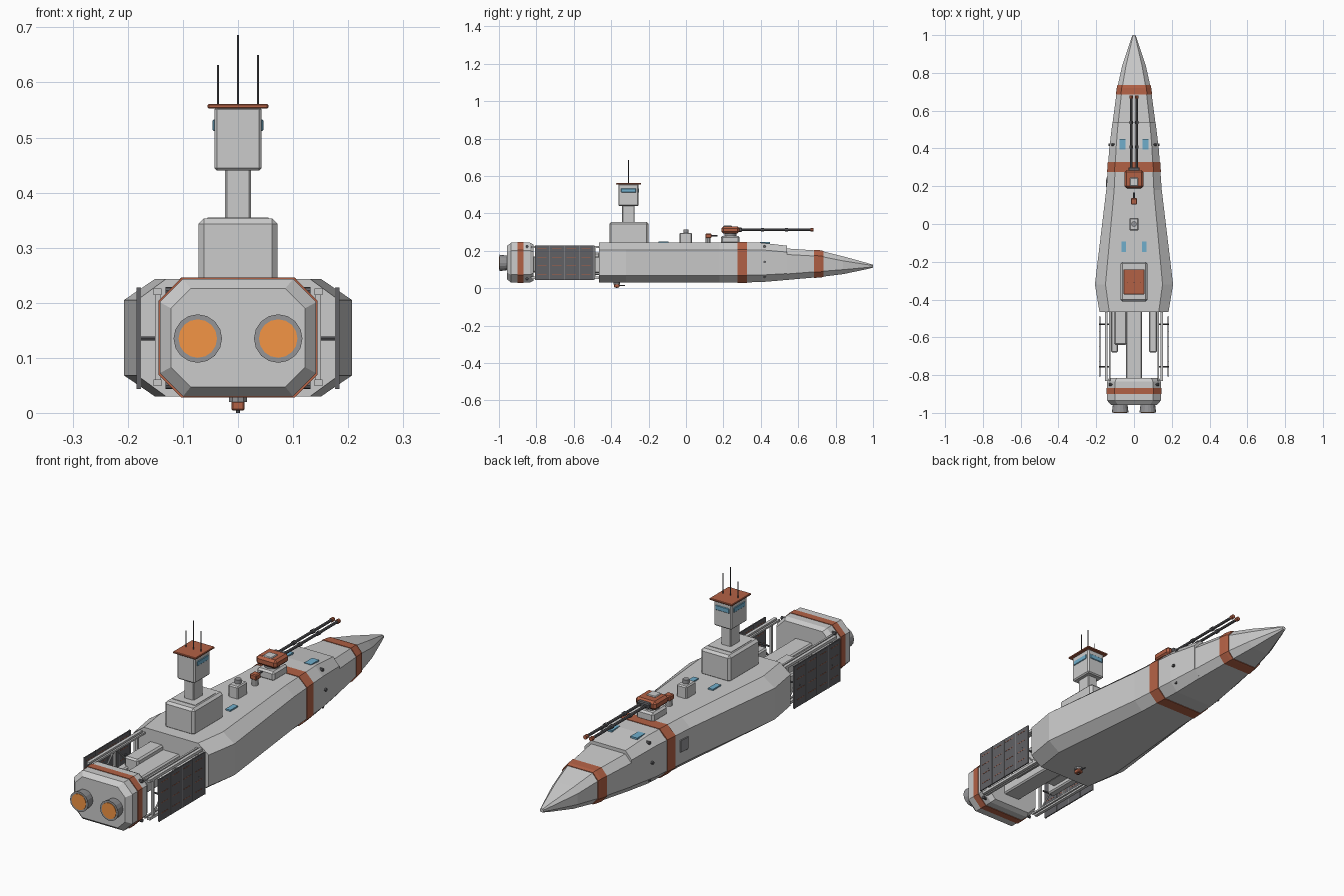
import bpy, bmesh
from math import pi
from mathutils import Vector


def mat(name, r, g, b):
    m = bpy.data.materials.new(name)
    m.diffuse_color = (r, g, b, 1)
    return m


RUST = mat("rust_paint", 0.45, 0.12, 0.06)
BLUE = mat("window_blue", 0.16, 0.42, 0.6)
GLOW = mat("engine_glow", 0.9, 0.3, 0.06)
DARK = mat("dark_metal", 0.12, 0.12, 0.13)
STEEL = mat("steel", 0.3, 0.3, 0.31)


def finish(name, bm, m=None):
    bmesh.ops.recalc_face_normals(bm, faces=bm.faces)
    me = bpy.data.meshes.new(name)
    bm.to_mesh(me)
    bm.free()
    ob = bpy.data.objects.new(name, me)
    bpy.context.collection.objects.link(ob)
    if m:
        me.materials.append(m)
    return ob


def box(name, x, y, z, bevel=0, m=None):
    """Box from (min, max) ranges with chamfered edges."""
    bm = bmesh.new()
    bmesh.ops.create_cube(bm, size=1)
    for v in bm.verts:
        v.co = [(r[0] + r[1]) / 2 + c * (r[1] - r[0]) for c, r in zip(v.co, (x, y, z))]
    if bevel:
        bmesh.ops.bevel(bm, geom=bm.edges[:], offset=bevel, segments=1, affect='EDGES')
    return finish(name, bm, m)


def rod(name, a, b, r, m=None, sides=8, r2=None):
    """Cylinder or cone between two points."""
    a, b = Vector(a), Vector(b)
    bm = bmesh.new()
    bmesh.ops.create_cone(bm, cap_ends=True, segments=sides, radius1=r,
                          radius2=r if r2 is None else r2, depth=(b - a).length)
    q = (b - a).to_track_quat('Z', 'Y')
    for v in bm.verts:
        v.co = q @ v.co + (a + b) / 2
    return finish(name, bm, m)


def loft(name, sections, m=None, grow=0):
    """Skin of chamfered octagons: y, half width, bottom, top, chamfer x, chamfer z."""
    bm = bmesh.new()
    rings = []
    for y, w, zb, zt, cx, cz in sections:
        w, zb, zt = w + grow, zb - grow, zt + grow
        right = [(w - cx, zb), (w, zb + cz), (w, zt - cz), (w - cx, zt)]
        pts = right + [(-px, pz) for px, pz in reversed(right)]
        rings.append([bm.verts.new((px, y, pz)) for px, pz in pts])
    for r0, r1 in zip(rings, rings[1:]):
        for i in range(8):
            j = (i + 1) % 8
            bm.faces.new((r0[i], r0[j], r1[j], r1[i]))
    bm.faces.new(rings[0])
    bm.faces.new(rings[-1])
    return finish(name, bm, m)


def at(sections, y):
    for a, b in zip(sections, sections[1:]):
        if a[0] <= y <= b[0]:
            t = (y - a[0]) / (b[0] - a[0])
            return [p + (q - p) * t for p, q in zip(a, b)]


# hull and nose
HULL = [(-0.465, 0.183, 0.03, 0.243, 0.052, 0.038),
        (-0.32, 0.207, 0.03, 0.243, 0.056, 0.038),
        (0.18, 0.147, 0.03, 0.243, 0.042, 0.038),
        (0.40, 0.131, 0.032, 0.243, 0.036, 0.038),
        (0.54, 0.114, 0.044, 0.227, 0.03, 0.034)]
NOSE = [(0.54, 0.113, 0.044, 0.212, 0.03, 0.032),
        (0.72, 0.089, 0.06, 0.2, 0.026, 0.03),
        (0.84, 0.062, 0.075, 0.17, 0.02, 0.024),
        (0.96, 0.022, 0.1, 0.137, 0.008, 0.01),
        (1.0, 0.008, 0.11, 0.125, 0.003, 0.004)]
AFT = [(-0.957, 0.122, 0.047, 0.226, 0.036, 0.036),
       (-0.935, 0.142, 0.03, 0.243, 0.042, 0.042),
       (-0.835, 0.142, 0.03, 0.243, 0.042, 0.042),
       (-0.815, 0.132, 0.04, 0.233, 0.04, 0.04)]
loft("main_hull", HULL)
loft("nose", NOSE)
loft("engine_block", AFT)

# painted bands
for name, secs, y0, y1 in (("mid_band", HULL, 0.275, 0.327), ("nose_band", NOSE, 0.685, 0.72),
                           ("nose_band_front", NOSE, 0.72, 0.735), ("aft_band", AFT, -0.9, -0.868)):
    loft(name, [at(secs, y0), at(secs, y1)], RUST, 0.0025)

# connecting spine and tanks
box("spine", (-0.043, 0.043), (-0.82, -0.46), (0.085, 0.17), 0.006)
box("large_tank", (-0.105, -0.038), (-0.64, -0.46), (0.09, 0.19), 0.007)
box("side_tank_left", (-0.122, -0.085), (-0.68, -0.46), (0.07, 0.15), 0.006)
box("side_tank_right", (0.08, 0.122), (-0.68, -0.46), (0.08, 0.17), 0.006)

for s, side in ((1, "right"), (-1, "left")):
    def sx(a, b):
        return tuple(sorted((s * a, s * b)))
    # engines
    c = s * 0.073
    rod("engine_nozzle_" + side, (c, -0.95, 0.135), (c, -0.998, 0.135), 0.038, STEEL, 16, 0.044)
    rod("engine_glow_" + side, (c, -0.99, 0.135), (c, -1.0, 0.135), 0.035, GLOW, 16)
    # side truss with rails, posts and diagonals
    for z in (0.055, 0.22):
        box("rail_" + side, sx(0.139, 0.153), (-0.83, -0.455), (z - 0.006, z + 0.006))
        box("inner_rail_" + side, sx(0.124, 0.132), (-0.83, -0.455), (z - 0.004, z + 0.004))
    for y in (-0.8, -0.645, -0.49):
        box("truss_post_" + side, sx(0.141, 0.151), (y - 0.005, y + 0.005), (0.055, 0.22))
    for y0, y1 in ((-0.8, -0.645), (-0.49, -0.645)):
        rod("truss_brace_" + side, (s * 0.146, y0, 0.06), (s * 0.146, y1, 0.215), 0.004)
    # radiator panel
    box("radiator_" + side, sx(0.178, 0.183), (-0.808, -0.49), (0.043, 0.228), 0, DARK)
    for i in range(5):
        y = -0.806 + i * 0.0785
        box("radiator_rib_" + side, sx(0.1765, 0.1845), (y - 0.0015, y + 0.0015), (0.043, 0.228), 0, STEEL)
    for i in range(4):
        z = 0.075 + i * 0.045
        for k in range(4):
            y = -0.795 + k * 0.0785
            box("radiator_line_" + side, sx(0.1775, 0.1838), (y, y + 0.05), (z - 0.001, z + 0.001), 0, RUST)
    for y in (-0.755, -0.53):
        rod("radiator_strut_" + side, (s * 0.125, y, 0.135), (s * 0.184, y, 0.135), 0.004, DARK)
    # deck windows
    box("front_hatch_" + side, sx(0.045, 0.078), (0.395, 0.45), (0.238, 0.2455), 0, BLUE) \
        .rotation_euler = (0, 0, 0)
    box("rear_hatch_" + side, sx(0.042, 0.066), (-0.147, -0.093), (0.24, 0.249), 0, BLUE)
    # thruster ports
    for x, y, z in ((0.112, 0.42, 0.223), (0.128, 0.42, 0.14), (0.112, 0.42, 0.062),
                    (0.124, -0.85, 0.222), (0.124, -0.85, 0.05)):
        rod("thruster_port_" + side, (s * (x - 0.01), y, z), (s * (x + 0.008), y, z), 0.007, DARK)
    # tower side windows
    box("tower_window_" + side, sx(0.04, 0.046), (-0.347, -0.267), (0.512, 0.533), 0.002, BLUE)
    # twin gun barrels
    b = s * 0.014
    rod("gun_barrel_" + side, (b, 0.27, 0.312), (b, 0.68, 0.312), 0.006, DARK)
    for y in (0.4, 0.53, 0.665):
        rod("barrel_ring_" + side, (b, y, 0.312), (b, y + 0.016, 0.312), 0.009, RUST if y > 0.6 else DARK)

# hull door
door = box("hull_door", (-0.004, 0.004), (-0.025, 0.025), (0.12, 0.175), 0.002, STEEL)
door.location = (-0.144, 0.22, 0)
door.rotation_euler.z = -0.07

# command tower
box("tower_base", (-0.072, 0.072), (-0.41, -0.2), (0.235, 0.353), 0.01)
box("tower_neck", (-0.024, 0.024), (-0.342, -0.275), (0.35, 0.445), 0.004)
box("tower_cabin", (-0.043, 0.043), (-0.362, -0.253), (0.44, 0.556), 0.005)
box("tower_front_window", (-0.034, 0.034), (-0.256, -0.25), (0.512, 0.533), 0.002, BLUE)
box("tower_roof", (-0.055, 0.055), (-0.373, -0.24), (0.553, 0.561), 0.002, RUST)
for x, z in ((0, 0.686), (-0.036, 0.632), (0.036, 0.65)):
    rod("antenna", (x, -0.308, 0.558), (x, -0.308, z), 0.002, DARK, 6)
box("aft_deck_plate", (-0.055, 0.055), (-0.375, -0.235), (0.352, 0.355), 0)

# main gun turret
box("gun_base", (-0.042, 0.042), (0.187, 0.287), (0.238, 0.28), 0.008)
rod("gun_ring", (0, 0.237, 0.275), (0, 0.237, 0.297), 0.032, STEEL, 16)
box("gun_turret", (-0.05, 0.05), (0.19, 0.285), (0.292, 0.33), 0.01, RUST)
box("gun_turret_hatch", (-0.022, 0.022), (0.2, 0.245), (0.326, 0.334), 0.003)
box("gun_mantlet", (-0.03, 0.03), (0.275, 0.3), (0.301, 0.323), 0.004, DARK)

# sensor pedestal and small gun
box("sensor_pedestal", (-0.024, 0.024), (-0.035, 0.032), (0.238, 0.296), 0.005)
rod("sensor_cap", (0, 0, 0.29), (0, 0, 0.313), 0.014, STEEL, 12)
rod("small_gun_post", (0, 0.118, 0.24), (0, 0.118, 0.272), 0.014, None, 10)
box("small_gun_body", (-0.016, 0.016), (0.103, 0.137), (0.268, 0.292), 0.004, RUST)
rod("small_gun_barrel", (0, 0.13, 0.281), (0, 0.168, 0.281), 0.004, DARK)

# belly gun
rod("belly_gun_mount", (0, -0.37, 0.035), (0, -0.37, 0.02), 0.017, STEEL, 10)
box("belly_gun_body", (-0.012, 0.012), (-0.385, -0.355), (0.004, 0.022), 0.003, RUST)
rod("belly_gun_barrel", (0, -0.36, 0.014), (0, -0.325, 0.014), 0.003, DARK)
rod("belly_sensor", (0, -0.37, 0.006), (0, -0.37, 0), 0.004, DARK)
